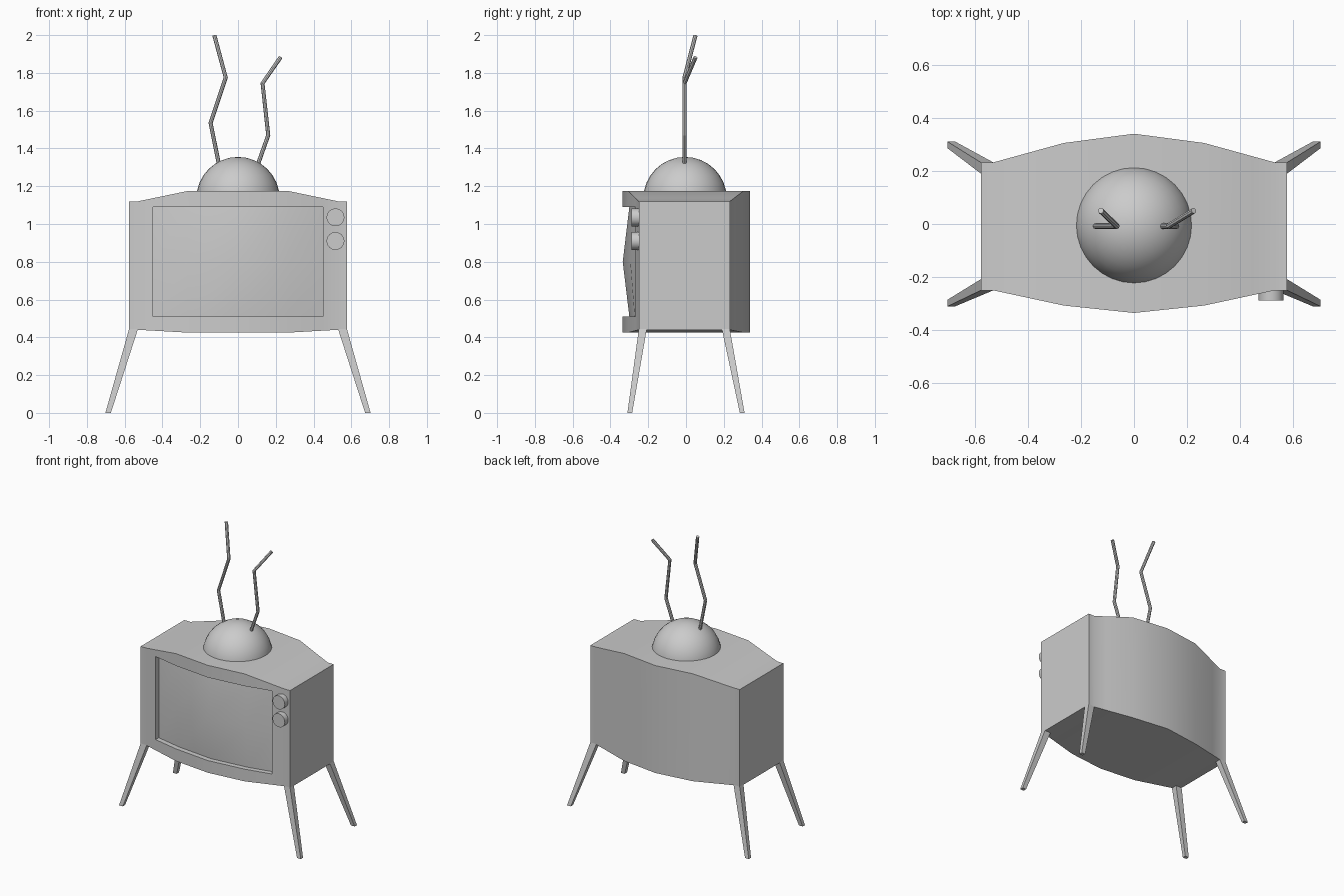
import bpy, bmesh, math
from mathutils import Vector

cube = bpy.data.objects.get("Cube")
if cube:
    bpy.data.objects.remove(cube, do_unlink=True)

grey = bpy.data.materials.new("plain grey")
grey.use_nodes = True
grey.diffuse_color = (0.6, 0.6, 0.6, 1)
grey.node_tree.nodes["Principled BSDF"].inputs["Base Color"].default_value = (0.6, 0.6, 0.6, 1)


def finish(bm, name, smooth=True):
    bmesh.ops.recalc_face_normals(bm, faces=bm.faces)
    mesh = bpy.data.meshes.new(name)
    bm.to_mesh(mesh)
    bm.free()
    mesh.materials.append(grey)
    obj = bpy.data.objects.new(name, mesh)
    bpy.context.collection.objects.link(obj)
    if smooth:
        bpy.ops.object.select_all(action='DESELECT')
        obj.select_set(True)
        bpy.context.view_layer.objects.active = obj
        bpy.ops.object.shade_smooth_by_angle(angle=math.radians(30))
    return obj


# Cabinet stations, middle to side: x, front y, back y, bottom z, top z
half = [(0, -0.335, 0.34, 0.425, 1.175), (0.265, -0.307, 0.305, 0.425, 1.175),
        (0.53, -0.25, 0.232, 0.44, 1.12), (0.577, -0.25, 0.232, 0.44, 1.12)]
WIN_X, WIN_LOW, WIN_HIGH, DEPTH = 0.449, 0.51, 1.09, 0.035
t = (WIN_X - half[1][0]) / (half[2][0] - half[1][0])
half.insert(2, tuple(a + (b - a) * t for a, b in zip(half[1], half[2])))
stations = [(-s[0], *s[1:]) for s in reversed(half[1:])] + half

# Cabinet with a bowed front and back and a window in the front
bm = bmesh.new()
rings = []
for x, front, back, low, high in stations:
    section = [(front, low), (front, WIN_LOW), (front, WIN_HIGH),
               (front, high), (back, high), (back, low)]
    rings.append([bm.verts.new((x, y, z)) for y, z in section])
for a, b in zip(rings, rings[1:]):
    in_window = max(abs(a[0].co.x), abs(b[0].co.x)) < WIN_X + 0.001
    for i in range(6):
        if i == 1 and in_window:
            continue
        j = (i + 1) % 6
        bm.faces.new((a[i], a[j], b[j], b[i]))
bm.faces.new(rings[0])
bm.faces.new(rings[-1])
bmesh.ops.recalc_face_normals(bm, faces=bm.faces)
# Walls of the window recess
rim = [e for e in bm.edges if e.is_boundary]
walls = bmesh.ops.extrude_edge_only(bm, edges=rim)["geom"]
bmesh.ops.translate(bm, vec=(0, DEPTH, 0),
                    verts=[v for v in walls if isinstance(v, bmesh.types.BMVert)])
finish(bm, "cabinet")

# Bulging screen set into the recess
bm = bmesh.new()
columns = []
for x, front, *_ in stations[1:-1]:
    if abs(x) > WIN_X + 0.001:
        continue
    bulge = DEPTH * (1 - (x / WIN_X) ** 2)
    columns.append([bm.verts.new((x, front + DEPTH - b, z)) for b, z in
                    ((0, WIN_LOW), (bulge, (WIN_LOW + WIN_HIGH) / 2), (0, WIN_HIGH))])
for a, b in zip(columns, columns[1:]):
    for i in range(2):
        bm.faces.new((a[i], b[i], b[i + 1], a[i + 1]))
screen = finish(bm, "screen")
if screen.data.polygons[0].normal.y > 0:
    screen.data.flip_normals()

# Four splayed, tapered legs
for sx, side in ((-1, "right"), (1, "left")):
    for sy, end in ((-1, "front"), (1, "back")):
        bm = bmesh.new()
        outer = 0.25 if sy < 0 else 0.232
        loops = []
        for x0, x1, y0, y1, z in ((0.53, 0.577, outer - 0.042, outer, 0.443),
                                  (0.673, 0.702, 0.285, 0.31, 0)):
            loops.append([bm.verts.new((sx * x, sy * y, z)) for x, y in
                          ((x0, y0), (x1, y0), (x1, y1), (x0, y1))])
        for loop in loops:
            bm.faces.new(loop)
        for i in range(4):
            j = (i + 1) % 4
            bm.faces.new((loops[0][i], loops[0][j], loops[1][j], loops[1][i]))
        finish(bm, f"{end}_{side}_leg", smooth=False)

# Dome on top, its lower part cut away inside the cabinet
bm = bmesh.new()
bmesh.ops.create_uvsphere(bm, u_segments=32, v_segments=16, radius=0.221)
bmesh.ops.translate(bm, vec=(0, -0.005, 1.134), verts=bm.verts)
bmesh.ops.bisect_plane(bm, geom=bm.verts[:] + bm.edges[:] + bm.faces[:],
                       plane_co=(0, 0, 1.16), plane_no=(0, 0, -1), clear_outer=True)
finish(bm, "dome")

# Two control knobs
for name, z in (("upper_knob", 1.035), ("lower_knob", 0.91)):
    bm = bmesh.new()
    bmesh.ops.create_cone(bm, cap_ends=True, segments=32,
                          radius1=0.047, radius2=0.047, depth=0.05)
    for v in bm.verts:
        v.co = Vector((0.516 + v.co.x, -0.263 + v.co.z, z + v.co.y))
    finish(bm, name)

# Bent antennae
paths = {"right_antenna": [(-0.098, -0.008, 1.3), (-0.145, -0.008, 1.535),
                           (-0.065, -0.008, 1.775), (-0.125, 0.05, 1.998)],
         "left_antenna": [(0.1, -0.008, 1.3), (0.16, -0.008, 1.47),
                          (0.13, -0.008, 1.745), (0.225, 0.05, 1.882)]}
for name, points in paths.items():
    curve = bpy.data.curves.new(name, 'CURVE')
    curve.dimensions = '3D'
    curve.bevel_depth = 0.011
    curve.bevel_resolution = 2
    curve.use_fill_caps = True
    spline = curve.splines.new('POLY')
    spline.points.add(len(points) - 1)
    for p, co in zip(spline.points, points):
        p.co = (*co, 1)
    spline.use_smooth = False
    curve.materials.append(grey)
    bpy.context.collection.objects.link(bpy.data.objects.new(name, curve))
